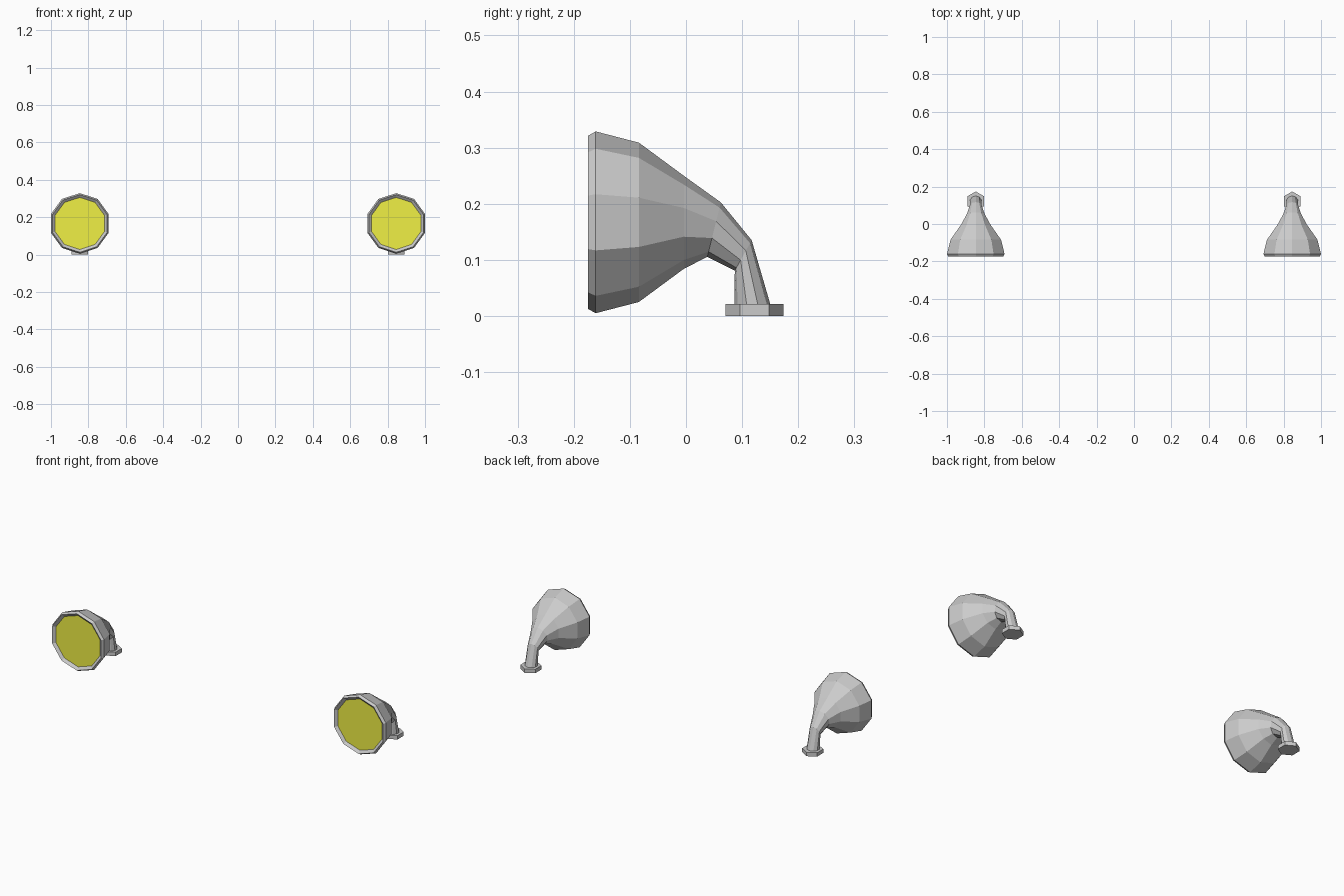
import bpy, bmesh
from math import sin, cos, pi, radians

if "Cube" in bpy.data.objects:
    bpy.data.objects.remove(bpy.data.objects["Cube"])

SIDES = 10
LAMP_X = 0.846

# (centre y, centre z, radius, tilt in degrees): lens edge, rim, shade, neck, foot of neck
RINGS = [
    (-0.163, 0.167, 0.139, 0),
    (-0.175, 0.167, 0.154, 0),
    (-0.161, 0.167, 0.162, 0),
    (-0.084, 0.167, 0.142, 0),
    (-0.004, 0.167, 0.083, 0),
    (0.050, 0.154, 0.050, 14),
    (0.102, 0.108, 0.031, 29),
    (0.119, 0.015, 0.033, 90),
]

yellow = bpy.data.materials.new("lens_yellow")
yellow.diffuse_color = (0.87, 0.87, 0.06, 1)
yellow.use_nodes = True
yellow.node_tree.nodes["Principled BSDF"].inputs["Base Color"].default_value = yellow.diffuse_color


def ring_points(cx, ring):
    """Decagon with a corner at the top, tilted backwards."""
    y, z, r, tilt = ring
    t = radians(tilt)
    pts = []
    for i in range(SIDES):
        a = 2 * pi * i / SIDES
        up = r * cos(a)
        pts.append((cx + r * sin(a), y + up * sin(t), z + up * cos(t)))
    return pts


def finish(name, bm, mat=None):
    me = bpy.data.meshes.new(name)
    bm.to_mesh(me)
    bm.free()
    ob = bpy.data.objects.new(name, me)
    bpy.context.collection.objects.link(ob)
    if mat:
        me.materials.append(mat)
    return ob


def lamp(side, cx):
    # shade and curved neck, lofted through the rings
    bm = bmesh.new()
    loops = [[bm.verts.new(p) for p in ring_points(cx, r)] for r in RINGS]
    for a, b in zip(loops, loops[1:]):
        for i in range(SIDES):
            j = (i + 1) % SIDES
            bm.faces.new((a[i], a[j], b[j], b[i]))
    bmesh.ops.recalc_face_normals(bm, faces=bm.faces)
    finish(side + "_lamp_shade", bm)

    # lens disc, facing the front
    bm = bmesh.new()
    face = bm.faces.new([bm.verts.new(p) for p in ring_points(cx, RINGS[0])])
    face.normal_update()
    if face.normal.y > 0:
        face.normal_flip()
    finish(side + "_lens", bm, yellow)

    # hexagonal mounting foot
    bpy.ops.mesh.primitive_cylinder_add(vertices=6, radius=0.052, depth=0.021,
                                        location=(cx, 0.122, 0.0105))
    bpy.context.object.name = side + "_mounting_foot"


lamp("left", -LAMP_X)
lamp("right", LAMP_X)
